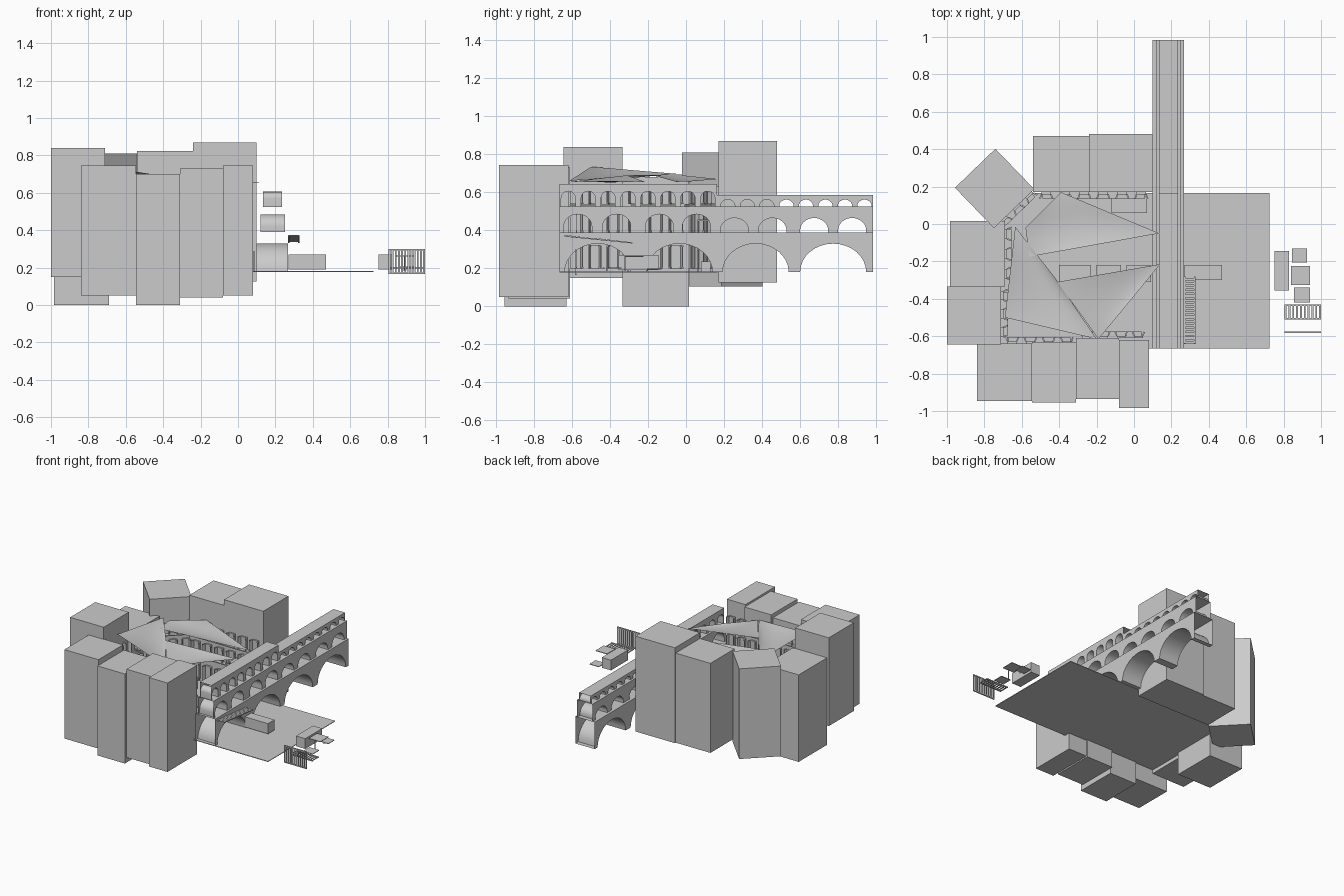
import bpy, bmesh, math
from mathutils import Vector, Matrix

if "Cube" in bpy.data.objects:
    bpy.data.objects.remove(bpy.data.objects["Cube"])


def finish(name, bm, smooth=False):
    me = bpy.data.meshes.new(name)
    bm.to_mesh(me)
    bm.free()
    ob = bpy.data.objects.new(name, me)
    bpy.context.collection.objects.link(ob)
    if smooth:
        bpy.context.view_layer.objects.active = ob
        ob.select_set(True)
        bpy.ops.object.shade_smooth_by_angle(angle=math.radians(35))
        ob.select_set(False)
    return ob


def add_box(bm, x0, x1, y0, y1, z0, z1, mat=Matrix()):
    m = mat @ Matrix.Translation(((x0 + x1) / 2, (y0 + y1) / 2, (z0 + z1) / 2))
    m = m @ Matrix.Diagonal((x1 - x0, y1 - y0, z1 - z0, 1))
    bmesh.ops.create_cube(bm, size=1, matrix=m)


def box(name, *dims, mat=Matrix()):
    bm = bmesh.new()
    add_box(bm, *dims, mat=mat)
    return finish(name, bm)


# City blocks around the courtyard
blocks = [
    (-.84, -.545, -.945, -.64, .05, .745), (-.545, -.31, -.955, -.63, 0, .70),
    (-.31, -.08, -.935, -.61, .04, .73), (-.08, .08, -.985, -.62, .05, .745),
    (-1, -.71, -.645, -.335, .15, .84), (-.985, -.69, -.335, .015, 0, .68),
    (-.54, -.24, .17, .47, .125, .825), (-.24, .1, .17, .48, .125, .87)]
for i, b in enumerate(blocks):
    box(f"building_{i + 1}", *b)
turn = Matrix.Translation((-.745, .19, 0)) @ Matrix.Rotation(math.radians(44), 4, 'Z')
box("building_turned", -.15, .15, -.15, .15, .105, .81, mat=turn)

# Thin courtyard floor
box("courtyard_floor", -.71, .725, -.665, .165, .178, .183)


# Aqueduct tier: arched side profile swept across x, open at both ends
def tier(name, x0, x1, y0, y1, z0, z1, centres, half, leg, rise):
    pts = [(y0, z0)]
    for c in centres:
        pts.append((c - half, z0))
        for k in range(17):
            a = math.pi * (1 - k / 16)
            if leg == 0 and k in (0, 16):
                continue
            pts.append((c + half * math.cos(a), z0 + leg + rise * math.sin(a)))
        pts.append((c + half, z0))
    pts += [(y1, z0), (y1, z1), (y0, z1)]
    bm = bmesh.new()
    f = bm.faces.new([bm.verts.new((x0, y, z)) for y, z in pts])
    res = bmesh.ops.extrude_face_region(bm, geom=[f], use_keep_orig=True)
    verts = [g for g in res['geom'] if isinstance(g, bmesh.types.BMVert)]
    bmesh.ops.translate(bm, verts=verts, vec=(x1 - x0, 0, 0))
    bmesh.ops.recalc_face_normals(bm, faces=bm.faces)
    ends = [g for g in bm.faces if len(g.verts) == 4 and
            (all(abs(v.co.y - y0) < 1e-5 for v in g.verts) or
             all(abs(v.co.y - y1) < 1e-5 for v in g.verts))]
    bmesh.ops.delete(bm, geom=ends, context='FACES_ONLY')
    return finish(name, bm, True)


def spread(a, b, n):
    return [a + (b - a) * i / (n - 1) for i in range(n)]


ya, ym, yb = -.665, .163, .985
tier("near_lower_arches", .10, .268, ya, ym, .18, .39, [-.465, -.035], .174, 0, .15)
tier("near_middle_arches", .12, .252, ya, ym, .39, .525, [-.57, -.365, -.14, .055], .074, .03, .065)
tier("near_top_arches", .135, .236, ya, ym, .525, .645, spread(-.62, .115, 8), .037, .045, .036)
tier("far_lower_arches", .10, .268, ym, yb, .18, .39, [.367, .775], .174, 0, .15)
tier("far_middle_arches", .12, .252, ym, yb, .39, .525, [.255, .455, .675, .875], .074, .01, .065)
tier("far_top_arches", .135, .236, ym, yb, .525, .585, spread(.22, .94, 8), .037, .005, .032)


# Sagging cloth sails over the courtyard
def sail(name, corners, sag, n=14):
    a, b, c, d = (Vector(p) for p in corners)
    bm = bmesh.new()
    grid = []
    for i in range(n + 1):
        u = i / n
        row = []
        for j in range(n + 1):
            v = j / n
            p = a.lerp(b, u).lerp(d.lerp(c, u), v)
            p.z -= sag * 16 * u * (1 - u) * v * (1 - v)
            row.append(bm.verts.new(p))
        grid.append(row)
    for i in range(n):
        for j in range(n):
            bm.faces.new((grid[i][j], grid[i + 1][j], grid[i + 1][j + 1], grid[i][j + 1]))
    bmesh.ops.remove_doubles(bm, verts=bm.verts, dist=1e-4)
    finish(name, bm, True)


sail("north_sail", [(-.58, -.02, .69), (-.56, -.175, .69), (.135, -.05, .655), (-.39, .17, .67)], .015)
sail("west_sail", [(-.69, -.5, .735), (-.2, -.615, .66), (-.42, -.29, .69), (-.635, -.015, .695)], .02)
sail("south_sail", [(-.41, -.31, .69), (-.19, -.615, .655), (-.02, -.41, .66), (.14, -.215, .655)], .01)


# Framed panel with slats in local x (width) and z (height)
def add_panel(bm, w, h, mat, n=7):
    t = .004
    for z in (0, h - .008):
        add_box(bm, 0, w, -t, t, z, z + .008, mat)
    for i in range(n):
        x = (w - .01) * i / (n - 1)
        add_box(bm, x, x + .01, -t / 2, t / 2, 0, h, mat)


# Shuttered windows and balconies on the inner facades
def facade(name, start, angle, length, n):
    base = Matrix.Translation(start) @ Matrix.Rotation(math.radians(angle), 4, 'Z')
    bm = bmesh.new()
    for z, h in ((.20, .12), (.39, .10), (.54, .09)):
        for i in range(n):
            x = length * (i + .25) / n
            w = length / n * .5
            add_box(bm, x, x + w, 0, .012, z, z + h, base)
            for s in (0, w):
                m = base @ Matrix.Translation((x + s, .012, z))
                m = m @ Matrix.Rotation(math.radians(110 if s == 0 else 70), 4, 'Z')
                add_panel(bm, w * .5, h, m, 4)
        if z > .3:
            add_box(bm, .03, length - .03, 0, .035, z - .012, z - .005, base)
    finish(name, bm)


facade("south_facade_west", (-.70, -.64, 0), 0, .39, 4)
facade("south_facade_east", (-.30, -.61, 0), 0, .37, 4)
facade("west_facade_south", (-.71, -.335, 0), -90, .29, 3)
facade("west_facade_north", (-.69, 0, 0), -90, .32, 3)
facade("north_facade", (.09, .17, 0), 180, .61, 6)
facade("turned_facade", (-.53, .19, 0), 134 + 90, .28, 3)

# Market stalls inside the courtyard
bm = bmesh.new()
for x, y, w, d, h in ((-.4, -.31, .17, .09, .28), (-.2, -.31, .13, .09, .27),
                      (-.04, -.31, .13, .09, .28), (-.12, .06, .19, .09, .45)):
    add_box(bm, x, x + w, y, y + d, h, h + .006)
    add_box(bm, x + .01, x + w - .01, y + .02, y + d - .02, .183, .235)
    for px in (x, x + w - .006):
        for py in (y, y + d - .006):
            add_box(bm, px, px + .006, py, py + .006, .183, h)
finish("market_stalls", bm)

# Sloping slatted awning on the outside of the aqueduct
bm = bmesh.new()
for i in range(16):
    y = -.64 + i * .0225
    z = .375 - .035 * i / 15
    add_box(bm, .268, .33, y, y + .015, z - .004, z)
for x in (.268, .322):
    m = Matrix.Translation((x, -.64, .371)) @ Matrix.Rotation(-math.atan2(.035, .35), 4, 'X')
    add_box(bm, 0, .008, 0, .36, -.004, .001, m)
finish("awning", bm)

# Counters and loose pieces on the plaza side
box("counter", .27, .47, -.30, -.22, .19, .27)
box("outer_counter", .75, .83, -.355, -.145, .19, .27)
bm = bmesh.new()
for x0, x1, y0, y1, z in ((.845, .925, -.205, -.13, .195), (.84, .94, -.325, -.225, .26),
                          (.855, .94, -.42, -.34, .20)):
    add_box(bm, x0, x1, y0, y1, z, z + .005)
    add_box(bm, (x0 + x1) / 2 - .003, (x0 + x1) / 2 + .003, y0, y0 + .006, .185, z)
finish("loose_tables", bm)

# Slatted screens beside the plaza
bm = bmesh.new()
add_panel(bm, .195, .135, Matrix.Translation((.805, -.58, .165)), 12)
flat = Matrix.Translation((.805, -.51, .20)) @ Matrix.Rotation(-math.pi / 2, 4, 'X')
add_panel(bm, .195, .08, Matrix.Translation((.805, -.43, .20)) @ Matrix.Rotation(math.pi / 2, 4, 'X'), 10)
finish("slatted_screens", bm)
